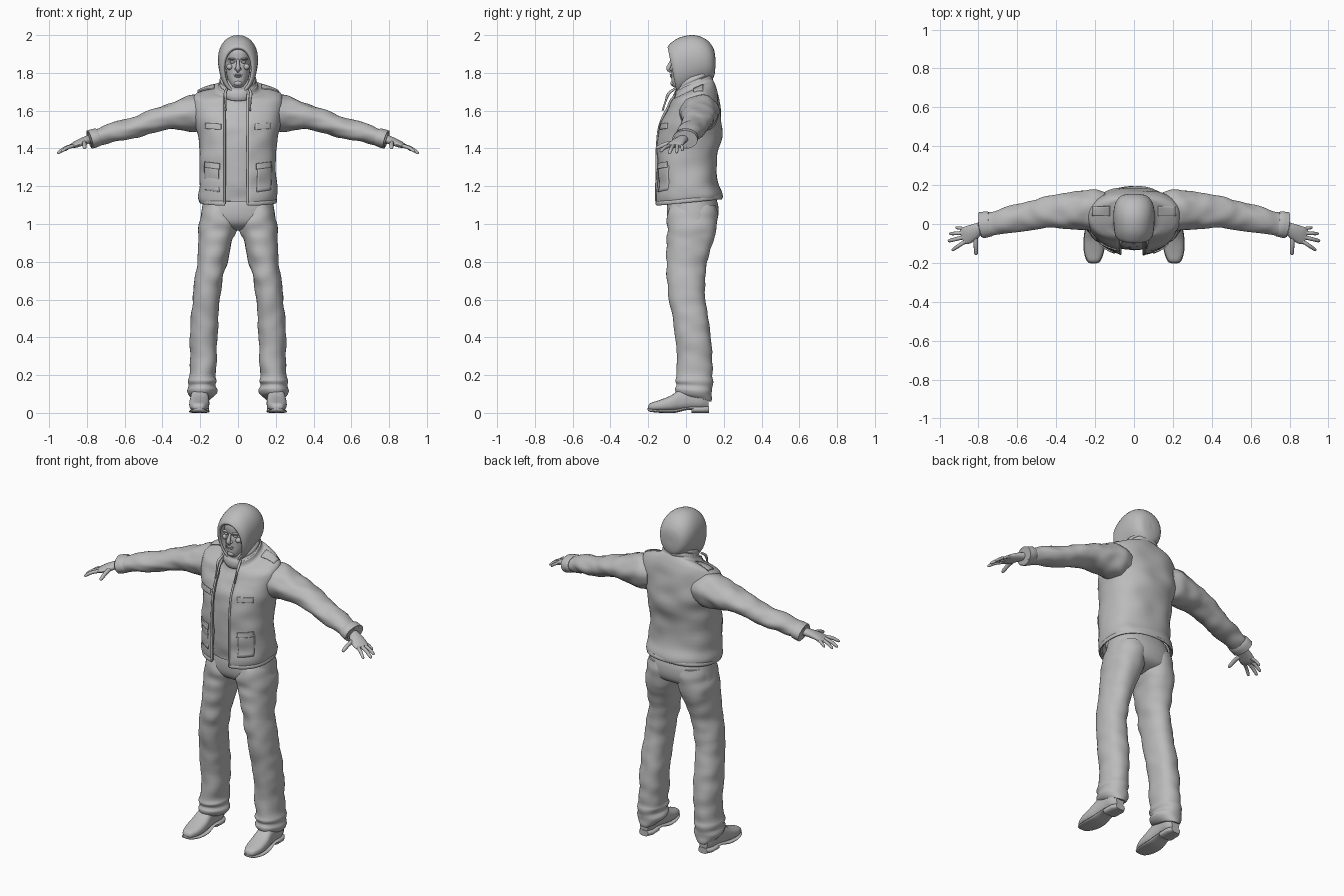
import bpy, bmesh, math
from mathutils import Vector, noise
from mathutils.bvhtree import BVHTree

GREY = bpy.data.materials.new("plain grey")
GREY.diffuse_color = (0.5, 0.5, 0.5, 1)
X, Y, Z = Vector((1, 0, 0)), Vector((0, 1, 0)), Vector((0, 0, 1))
TAU = math.tau


def finish(name, bm, mirror=False, thick=0, wrinkle=0, freq=9):
    bmesh.ops.recalc_face_normals(bm, faces=bm.faces)
    bm.normal_update()
    if wrinkle:
        moves = [v.normal * noise.noise(Vector((v.co.x, v.co.y, v.co.z * 1.6)) * freq) * wrinkle for v in bm.verts]
        for v, m in zip(bm.verts, moves):
            v.co += m
    me = bpy.data.meshes.new(name)
    bm.to_mesh(me)
    bm.free()
    me.materials.append(GREY)
    for p in me.polygons:
        p.use_smooth = True
    me.set_sharp_from_angle(angle=math.radians(50))
    ob = bpy.data.objects.new(name, me)
    bpy.context.collection.objects.link(ob)
    if thick:
        s = ob.modifiers.new("thickness", 'SOLIDIFY')
        s.thickness, s.offset = thick, -1
    if mirror:
        ob.modifiers.new("mirror", 'MIRROR')
    return ob


def smooth_rows(rows, steps):
    # Catmull-Rom interpolation between the given cross-sections
    out = []
    for i in range(len(rows) - 1):
        q = [rows[max(i - 1, 0)], rows[i], rows[i + 1], rows[min(i + 2, len(rows) - 1)]]
        for k in range(steps):
            t = k / steps
            out.append(tuple(0.5 * (2 * b + (c - a) * t + (2 * a - 5 * b + 4 * c - d) * t * t
                                    + (3 * b - a - 3 * c + d) * t ** 3) for a, b, c, d in zip(*q)))
    return out + [tuple(rows[-1])]


def loft(name, rows, fn, sides=40, closed=True, caps=(True, True), **kw):
    bm = bmesh.new()
    n = sides if closed else sides + 1
    rings = [[bm.verts.new(fn(r, k / sides)) for k in range(n)] for r in rows]
    for a, b in zip(rings, rings[1:]):
        for k in range(sides):
            j = (k + 1) % n
            bm.faces.new((a[k], a[j], b[j], b[k]))
    if closed:
        for ring, cap in ((rings[0], caps[0]), (rings[-1], caps[1])):
            if cap:
                bm.faces.new(ring)
    return finish(name, bm, **kw)


def oval(t, n):
    c, s = math.cos(t), math.sin(t)
    return math.copysign(abs(c) ** (2 / n), c), math.copysign(abs(s) ** (2 / n), s)


def level(n):
    # level section: z, x0, x1, y front, y back, tilt
    def fn(r, u):
        c, s = oval(u * TAU, n)
        z, x0, x1, y0, y1, tilt = r
        dy = s * (y1 - y0) / 2
        return Vector(((x0 + x1) / 2 + c * (x1 - x0) / 2, (y0 + y1) / 2 + dy, z + tilt * dy))
    return fn


def body(name, rows, n=2.3, steps=5, **kw):
    # symmetric section: z, half width, y front, y back, tilt
    rows = [(z, -w, w, a, b, t) for z, w, a, b, t in rows]
    return loft(name, smooth_rows(rows, steps), level(n), **kw)


def tube(name, pts, ref=Z, sides=14, steps=4, **kw):
    # path points: x, y, z, sideways radius, upward radius
    rows = smooth_rows(pts, steps)
    frames = []
    for i, r in enumerate(rows):
        t = (Vector(rows[min(i + 1, len(rows) - 1)][:3]) - Vector(rows[max(i - 1, 0)][:3])).normalized()
        side = t.cross(ref).normalized()
        frames.append((Vector(r[:3]), side * r[3], side.cross(t) * r[4]))
    return loft(name, frames, lambda f, u: f[0] + f[1] * math.cos(u * TAU) + f[2] * math.sin(u * TAU),
                sides=sides, **kw)


def ball(name, loc, size, mirror=False):
    bm = bmesh.new()
    bmesh.ops.create_uvsphere(bm, u_segments=16, v_segments=10, radius=1)
    for v in bm.verts:
        v.co = Vector(loc) + Vector(a * b for a, b in zip(v.co, size))
    return finish(name, bm, mirror)


# --- trousers
body("trouser_seat", [(1.16, .175, -.085, .15, 0), (1.1, .188, -.1, .17, 0), (1.04, .197, -.1, .17, 0),
                      (1.0, .195, -.085, .15, 0), (.975, .12, -.05, .1, 0), (.965, .04, 0, .06, 0)])
legs = [(1.1, .01, .18, -.08, .16, 0), (1.05, 0, .198, -.098, .17, 0), (1.0, 0, .206, -.102, .168, 0),
        (.95, .012, .208, -.102, .158, 0), (.9, .03, .21, -.102, .14, 0), (.8, .058, .215, -.102, .11, 0),
        (.7, .08, .228, -.1, .1, 0), (.6, .097, .242, -.09, .102, 0), (.5, .104, .248, -.07, .118, 0),
        (.4, .106, .25, -.058, .132, 0), (.3, .11, .252, -.05, .14, 0), (.2, .118, .258, -.05, .14, 0),
        (.17, .112, .262, -.056, .142, 0), (.145, .122, .258, -.05, .138, -.05),
        (.12, .112, .268, -.06, .14, -.1), (.095, .125, .262, -.058, .138, -.15), (.08, .14, .25, -.05, .132, -.2)]
loft("trouser_leg", smooth_rows(legs, 5), level(2.2), mirror=True, wrinkle=.009, freq=10)

# --- shoes: section y, z bottom, z top, half width
def shoe(r, u):
    c, s = oval(u * TAU, 2.6)
    return Vector((.202 - r[0] * .03 + c * r[3], r[0], (r[1] + r[2]) / 2 + s * (r[2] - r[1]) / 2))

loft("shoe", smooth_rows([(-.2, .022, .036, .012), (-.188, .014, .052, .032), (-.14, .01, .068, .05),
                          (-.08, .01, .092, .053), (-.03, .014, .125, .048), (.03, .02, .14, .045),
                          (.08, .02, .14, .045), (.118, .022, .13, .028)], 4), shoe, sides=24, mirror=True)
loft("shoe_sole", smooth_rows([(-.203, .016, .026, .012), (-.19, .006, .022, .036), (-.13, 0, .016, .054),
                               (-.06, 0, .018, .054), (0, .014, .03, .045), (.04, .016, .032, .047)], 4),
     shoe, sides=20, mirror=True)
loft("shoe_heel", [(.03, 0, .035, .046), (.09, 0, .035, .047), (.122, 0, .035, .03)], shoe, sides=20, mirror=True)

# --- shirt under the jacket
body("shirt", [(1.12, .165, -.12, .14, 0), (1.2, .17, -.13, .14, 0), (1.4, .17, -.13, .14, 0),
               (1.5, .17, -.12, .15, 0), (1.6, .16, -.085, .14, .2), (1.67, .12, -.05, .125, .4),
               (1.7, .075, -.045, .115, .45)], wrinkle=.008, freq=11)

# --- open jacket: z, half width, y front, y back, tilt
JN = 2.35
def jacket_point(r, u):
    z, w, y0, y1, tilt = r
    gap = [math.asin(min(.85, g / w) ** (JN / 2)) for g in (.05, .07)]
    c, s = oval(-math.pi / 2 + gap[0] + u * (TAU - sum(gap)), JN)
    dy = s * (y1 - y0) / 2
    return Vector((c * w, (y0 + y1) / 2 + dy, z + tilt * dy))

jacket_rows = smooth_rows([(1.122, .2, -.156, .188, .1), (1.15, .208, -.158, .186, .08), (1.22, .205, -.157, .17, .03),
                           (1.34, .202, -.157, .166, 0), (1.44, .208, -.152, .182, 0), (1.52, .222, -.142, .19, .03),
                           (1.59, .236, -.12, .183, .12), (1.645, .24, -.098, .17, .25), (1.685, .225, -.085, .155, .35),
                           (1.708, .17, -.075, .143, .42), (1.718, .115, -.068, .138, .46), (1.745, .1, -.066, .135, .46)], 5)
jacket = loft("jacket", jacket_rows, jacket_point, sides=64, closed=False, thick=.014, wrinkle=.01, freq=8)

# --- zip edges and hem band
for name, u in (("zip_edge_a", 0), ("zip_edge_b", 1)):
    pts = [tuple(jacket_point(r, u) - Y * .002) + (.006, .006) for r in jacket_rows[::4]]
    tube(name, pts, ref=Y, sides=8, steps=3)
hem = [tuple(jacket_point(jacket_rows[1], k / 24)) + (.006, .012) for k in range(25)]
tube("jacket_hem", hem, sides=10, steps=2)

# --- sleeves with turned cuffs
tube("sleeve", [(.15, .072, 1.59, .09, .085), (.2, .072, 1.588, .102, .098), (.25, .072, 1.583, .1, .096),
                (.31, .07, 1.577, .095, .08), (.38, .066, 1.567, .09, .063), (.47, .054, 1.538, .08, .057),
                (.56, .036, 1.507, .074, .053), (.66, .016, 1.484, .067, .05), (.73, .004, 1.464, .061, .044),
                (.75, .001, 1.458, .058, .042)],
     sides=32, steps=5, mirror=True, wrinkle=.01, freq=13)
tube("cuff", [(.735, .003, 1.462, .06, .043), (.745, .001, 1.459, .066, .049), (.765, -.003, 1.453, .067, .05),
              (.785, -.006, 1.447, .068, .05), (.789, -.007, 1.446, .06, .043), (.775, -.005, 1.45, .05, .035)],
     sides=28, steps=1, mirror=True)

# --- hands
tube("palm", [(.74, -.006, 1.458, .03, .024), (.79, -.02, 1.448, .03, .022), (.825, -.04, 1.435, .04, .02),
              (.86, -.058, 1.42, .045, .016), (.883, -.066, 1.411, .04, .01)], sides=18, mirror=True)
for name, a, b, r in (("little_finger", (.862, -.026, 1.419), (.918, -.018, 1.39), .0085),
                      ("ring_finger", (.875, -.046, 1.416), (.95, -.05, 1.378), .0095),
                      ("middle_finger", (.878, -.068, 1.414), (.957, -.088, 1.374), .01),
                      ("index_finger", (.868, -.089, 1.414), (.937, -.136, 1.384), .0095),
                      ("thumb", (.815, -.055, 1.432), (.812, -.16, 1.402), .0115)):
    a, b = Vector(a), Vector(b)
    m = a.lerp(b, .5) + Z * .006
    tube(name, [(*a, r * 1.1, r * 1.1), (*m, r, r), (*a.lerp(b, .9), r * .85, r * .8), (*b, r * .3, r * .3)],
         sides=10, steps=3, mirror=True)

# --- head and neck
body("neck", [(1.66, .06, -.035, .09, 0), (1.72, .055, -.035, .09, 0), (1.78, .055, -.03, .09, 0)])
body("head", [(1.722, .022, -.06, .0, 0), (1.733, .037, -.073, .04, 0), (1.765, .054, -.078, .08, 0),
              (1.81, .064, -.077, .1, 0), (1.84, .067, -.076, .1, 0), (1.856, .067, -.073, .1, 0),
              (1.875, .068, -.081, .1, 0), (1.92, .065, -.078, .1, 0), (1.95, .04, -.04, .08, 0)], n=2.2)
tube("nose", [(0, -.074, 1.872, .007, .007), (0, -.084, 1.848, .009, .009), (0, -.092, 1.826, .0125, .0125),
              (0, -.084, 1.814, .012, .01), (0, -.074, 1.81, .008, .006)], ref=X, sides=12)
ball("nostril", (.011, -.08, 1.82), (.007, .009, .007), True)
ball("brow", (.03, -.071, 1.874), (.023, .012, .006), True)
ball("eyelid", (.029, -.066, 1.857), (.014, .01, .007), True)
ball("cheekbone", (.044, -.057, 1.832), (.017, .017, .016), True)
ball("upper_lip", (0, -.077, 1.79), (.024, .01, .004))
ball("lower_lip", (0, -.076, 1.781), (.02, .01, .005))
ball("chin", (0, -.069, 1.745), (.022, .014, .014))

# --- hood: section y, z top, z bottom, half width, slant
def hood(r, u):
    c, s = oval(u * TAU, 2.1)
    z = (r[1] + r[2]) / 2 + s * (r[1] - r[2]) / 2
    return Vector((c * r[3] * (1 + .05 * s), r[0] + r[4] * (1.93 - z), z))

loft("hood", smooth_rows([(-.088, 1.924, 1.705, .068, .2), (-.096, 1.936, 1.695, .08, .2), (-.075, 1.958, 1.69, .096, .18),
                          (-.03, 1.986, 1.7, .103, .12), (.03, 2.0, 1.72, .106, .06), (.08, 1.991, 1.735, .103, 0),
                          (.12, 1.966, 1.752, .09, 0), (.145, 1.93, 1.775, .066, 0), (.154, 1.895, 1.81, .03, 0),
                          (.155, 1.86, 1.85, .004, 0)], 5), hood, caps=(False, True), thick=.008)

# --- gathered hood collar around the neck
body("hood_collar", [(1.7, .095, -.06, .135, .5), (1.72, .104, -.066, .143, .48), (1.74, .102, -.064, .142, .46),
                     (1.752, .093, -.055, .134, .44), (1.765, .097, -.055, .14, .4), (1.785, .09, -.04, .138, .3)],
     caps=(False, False), steps=4, n=2.1, thick=.012)
tube("drawstring", [(.06, -.06, 1.715, .006, .006), (.068, -.092, 1.69, .008, .008), (.066, -.108, 1.65, .005, .005),
                    (.064, -.124, 1.6, .005, .005)], ref=Y, sides=8, mirror=True)

# --- plates laid on the jacket surface
bpy.context.view_layer.update()
tree = BVHTree.FromObject(jacket, bpy.context.evaluated_depsgraph_get())

def plate(name, origin, eu, ev, aim, lift=.005):
    bm, n = bmesh.new(), 8
    grid = []
    for i in range(n + 1):
        for j in range(n + 1):
            p = Vector(origin) + Vector(eu) * (i / n) + Vector(ev) * (j / n)
            hit = tree.ray_cast(p, aim)[0]
            grid.append(bm.verts.new(hit - aim * lift) if hit else None)
    for i in range(n):
        for j in range(n):
            k = i * (n + 1) + j
            quad = (grid[k], grid[k + 1], grid[k + n + 2], grid[k + n + 1])
            if all(quad):
                bm.faces.new(quad)
    finish(name, bm, mirror=True, thick=.007)

plate("shoulder_strap", (.125, .04, 2), (.09, 0, 0), (0, .05, 0), -Z)
plate("chest_flap", (.09, -.5, 1.5), (.085, 0, .005), (0, 0, .03), Y)
plate("side_pocket", (.1, -.5, 1.17), (.075, 0, .01), (.005, 0, .13), Y, .004)
plate("pocket_flap", (.098, -.5, 1.29), (.08, 0, .01), (0, 0, .03), Y, .009)
